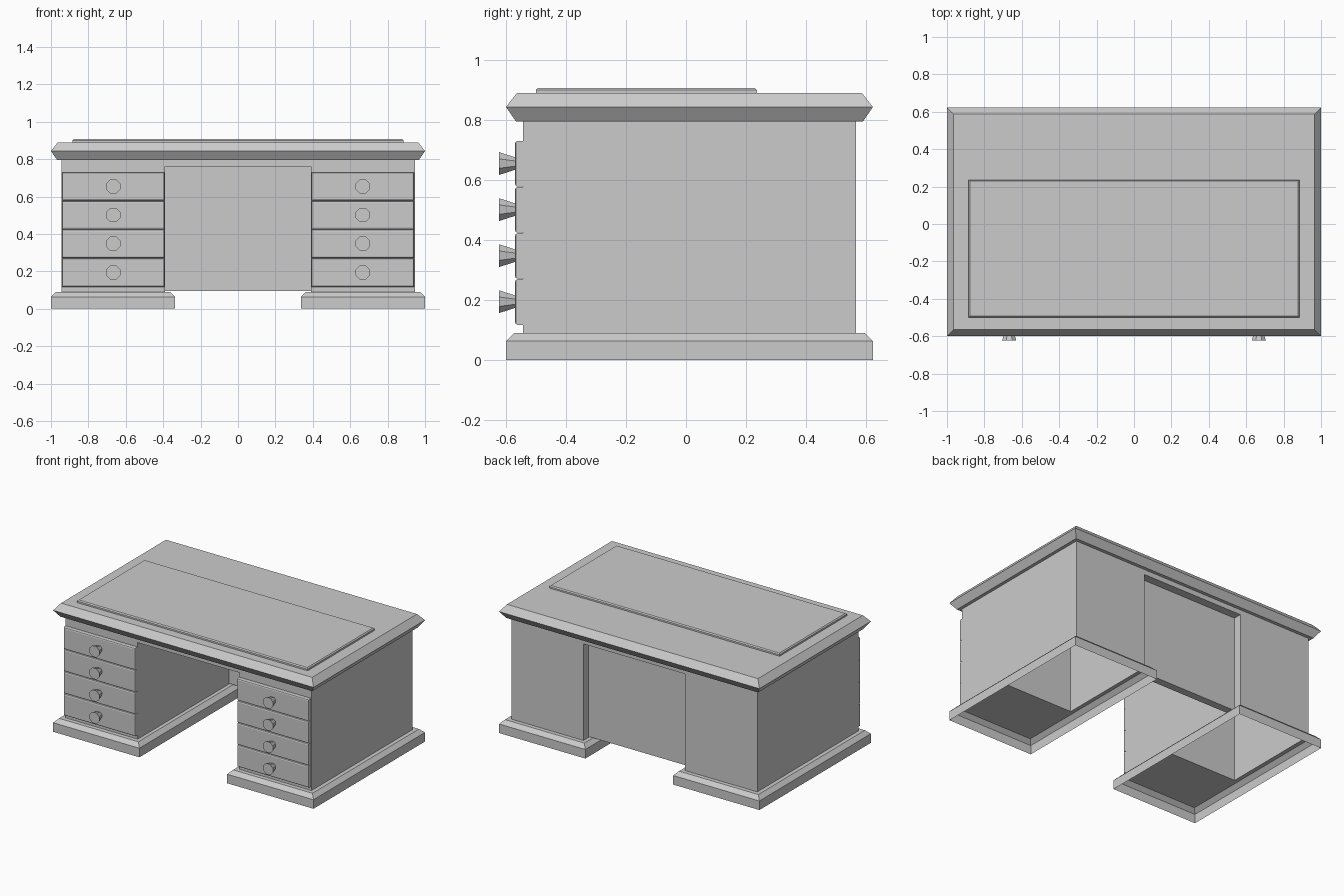
import bpy, bmesh, math
from mathutils import Matrix

if "Cube" in bpy.data.objects:
    bpy.data.objects.remove(bpy.data.objects["Cube"])


def finish(name, bm, mirror=False):
    me = bpy.data.meshes.new(name)
    bm.to_mesh(me)
    bm.free()
    ob = bpy.data.objects.new(name, me)
    bpy.context.collection.objects.link(ob)
    if mirror:
        ob.modifiers.new("mirror", 'MIRROR').use_axis[0] = True
    return ob


def loft(name, rings, bottom=True, top=True, mirror=False):
    """Stack rectangles (x0, x1, y0, y1, z) into a moulding."""
    bm = bmesh.new()
    loops = [[bm.verts.new(p) for p in ((a, c, z), (b, c, z), (b, d, z), (a, d, z))]
             for a, b, c, d, z in rings]
    for lo, hi in zip(loops, loops[1:]):
        for i in range(4):
            j = (i + 1) % 4
            bm.faces.new((lo[i], lo[j], hi[j], hi[i]))
    if bottom:
        bm.faces.new(loops[0][::-1])
    if top:
        bm.faces.new(loops[-1])
    return finish(name, bm, mirror)


def grow(rect, d, z):
    a, b, c, e = rect
    return (a - d, b + d, c - d, e + d, z)


FRONT, BACK = -0.543, 0.567
INNER, OUTER = 0.39, 0.945

# desk top with double-chamfered edge
slab = (-1, 1, -0.6, 0.623)
loft("desk_top", [grow(slab, -0.033, 0.795), grow(slab, 0, 0.843), grow(slab, -0.036, 0.889)])

# raised writing surface
pad = (-0.885, 0.885, -0.5, 0.236)
loft("writing_surface", [grow(pad, 0, 0.887), grow(pad, 0, 0.900), grow(pad, -0.007, 0.907)])

# carcass: arch profile extruded front to back, pedestals open underneath
bm = bmesh.new()
profile = [(-OUTER, 0.09), (-INNER, 0.09), (-INNER, 0.76), (INNER, 0.76),
           (INNER, 0.09), (OUTER, 0.09), (OUTER, 0.797), (-OUTER, 0.797)]
f = [bm.verts.new((x, FRONT, z)) for x, z in profile]
b = [bm.verts.new((x, BACK, z)) for x, z in profile]
bm.faces.new(f)
bm.faces.new(b[::-1])
for i in range(8):
    if i not in (0, 4):
        j = (i + 1) % 8
        bm.faces.new((f[j], f[i], b[i], b[j]))
finish("carcass", bm)

# drawer compartment floor and rear partition, seen from below
bm = bmesh.new()
rows = [[bm.verts.new((x, y, z)) for x in (INNER, OUTER)]
        for y, z in ((FRONT, 0.09), (-0.15, 0.09), (-0.15, 0.79))]
for p, q in zip(rows, rows[1:]):
    bm.faces.new((p[0], q[0], q[1], p[1]))
finish("drawer_compartment", bm, True)

# modesty panel, recessed from the back
loft("modesty_panel", [(-INNER, INNER, 0.457, 0.51, z) for z in (0.095, 0.76)])

# hollow plinth moulding under each pedestal
foot = (0.337, 1, -0.6, 0.623)
loft("plinth", [grow(foot, 0, 0), grow(foot, 0, 0.063), grow(foot, -0.027, 0.09),
                (INNER, OUTER, FRONT, BACK, 0.09)], False, False, True)

# drawers and tapered eight-sided knobs
for n in range(4):
    z = 0.193 + n * 0.1535
    bm = bmesh.new()
    bmesh.ops.create_cube(bm, size=1, matrix=Matrix.Translation((0.667, -0.556, z))
                          @ Matrix.Diagonal((0.55, 0.028, 0.152, 1)))
    edges = [e for e in bm.edges if all(v.co.y < -0.56 for v in e.verts)]
    bmesh.ops.bevel(bm, geom=edges, offset=0.009, segments=2, profile=0.5, affect='EDGES')
    finish(f"drawer_{n + 1}", bm, True)

    bm = bmesh.new()
    bmesh.ops.create_cone(bm, cap_ends=True, segments=8, radius1=0.022, radius2=0.041, depth=0.055,
                          matrix=Matrix.Translation((0.667, -0.5955, z + 0.001))
                          @ Matrix.Rotation(math.pi / 2, 4, 'X')
                          @ Matrix.Rotation(math.pi / 8, 4, 'Z'))
    finish(f"knob_{n + 1}", bm, True)
